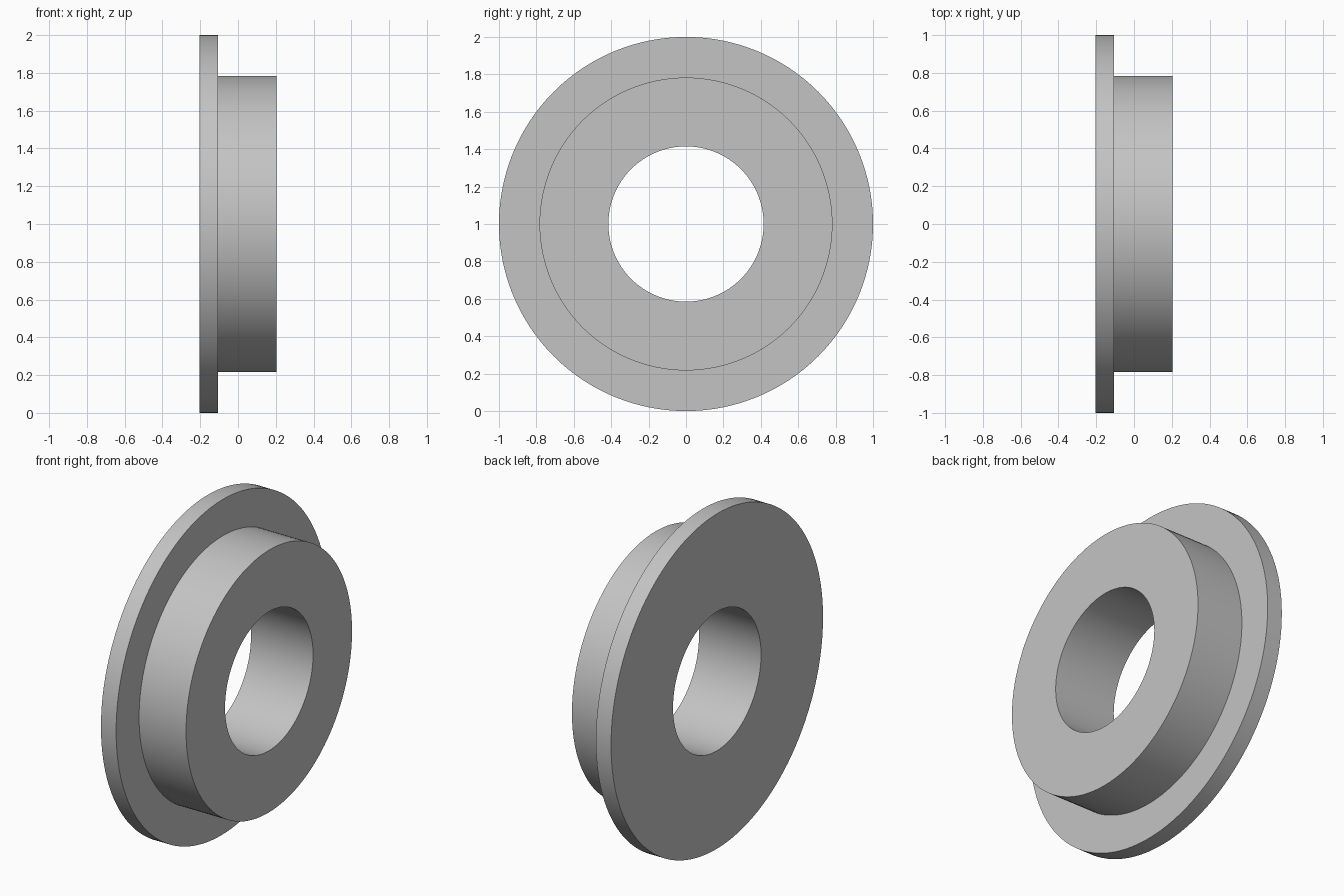
import bpy
import bmesh
import math
from mathutils import Matrix, Vector

cube = bpy.data.objects.get("Cube")
if cube:
    bpy.data.objects.remove(cube, do_unlink=True)

SEGMENTS = 128
CENTRE_Z = 1.0
BORE, BARREL, FLANGE = 0.415, 0.783, 1.0          # radii
BACK, SHOULDER, FRONT = -0.205, -0.105, 0.205     # positions along the axis

# Plain grey metal
grey = bpy.data.materials.new("grey metal")
grey.use_nodes = True
colour = (0.55, 0.55, 0.55, 1.0)
grey.diffuse_color = colour
grey.node_tree.nodes["Principled BSDF"].inputs["Base Color"].default_value = colour

# Stepped cross-section as (axis position, radius), revolved about the x axis
profile = [(BACK, BORE), (BACK, FLANGE), (SHOULDER, FLANGE),
           (SHOULDER, BARREL), (FRONT, BARREL), (FRONT, BORE)]

bm = bmesh.new()
verts = [bm.verts.new((x, 0, r)) for x, r in profile]
edges = [bm.edges.new((a, b)) for a, b in zip(verts, verts[1:] + verts[:1])]
bmesh.ops.spin(bm, geom=verts + edges, cent=(0, 0, 0), axis=(1, 0, 0),
               angle=math.tau, steps=SEGMENTS, use_merge=True)
bmesh.ops.remove_doubles(bm, verts=bm.verts, dist=0.0001)
bmesh.ops.recalc_face_normals(bm, faces=bm.faces)
bm.transform(Matrix.Translation(Vector((0, 0, CENTRE_Z))))

# Flanged bushing
mesh = bpy.data.meshes.new("flanged_bushing")
bm.to_mesh(mesh)
bm.free()
mesh.materials.append(grey)
bushing = bpy.data.objects.new("flanged_bushing", mesh)
bpy.context.collection.objects.link(bushing)

# Smooth round walls, crisp rims
bpy.ops.object.select_all(action="DESELECT")
bushing.select_set(True)
bpy.context.view_layer.objects.active = bushing
bpy.ops.object.shade_smooth_by_angle(angle=math.radians(30))
